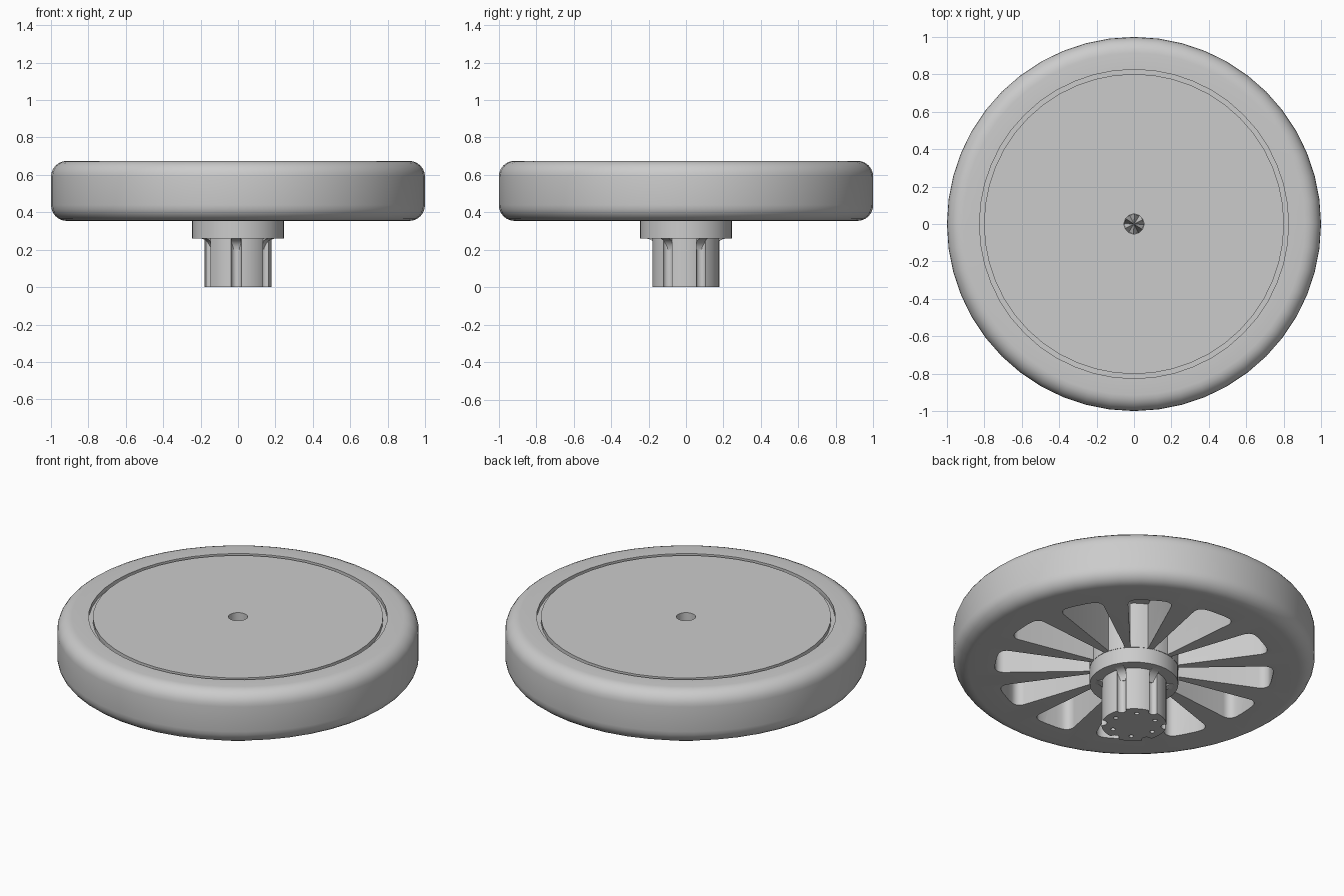
import bpy
import bmesh
from math import sin, cos, pi, radians, hypot
from mathutils import Matrix, Vector

old = bpy.data.objects.get("Cube")
if old:
    bpy.data.objects.remove(old, do_unlink=True)

SEGMENTS = 48
TOP, UNDER = 0.675, 0.354
HUB_R, COLLAR_R, BORE_R = 0.18, 0.245, 0.053
TURN = 27  # shared rotation of pockets, channels and screw holes

grey = bpy.data.materials.new("mid grey")
grey.use_nodes = True
grey.diffuse_color = (0.6, 0.6, 0.6, 1)
grey.node_tree.nodes["Principled BSDF"].inputs["Base Color"].default_value = grey.diffuse_color


def make_object(name, bm):
    bmesh.ops.recalc_face_normals(bm, faces=bm.faces)
    mesh = bpy.data.meshes.new(name)
    bm.to_mesh(mesh)
    bm.free()
    mesh.materials.append(grey)
    obj = bpy.data.objects.new(name, mesh)
    bpy.context.collection.objects.link(obj)
    return obj


def lathe(name, profile):
    """Spin a closed (radius, height) profile around z."""
    bm = bmesh.new()
    verts = [bm.verts.new((r, 0, z)) for r, z in profile]
    edges = [bm.edges.new((verts[i - 1], verts[i])) for i in range(len(verts))]
    bmesh.ops.spin(bm, geom=verts + edges, cent=(0, 0, 0), axis=(0, 0, 1),
                   angle=2 * pi, steps=SEGMENTS)
    bmesh.ops.remove_doubles(bm, verts=bm.verts, dist=1e-4)
    return make_object(name, bm)


def prism(bm, points, direction):
    """Extrude a flat polygon into a solid."""
    face = bm.faces.new([bm.verts.new(p) for p in points])
    new = bmesh.ops.extrude_face_region(bm, geom=[face])["geom"]
    top = [v for v in new if isinstance(v, bmesh.types.BMVert)]
    bmesh.ops.translate(bm, verts=top, vec=direction)


def ring_copies(bm, count, offset):
    """Repeat everything in the mesh around z."""
    geom = bm.verts[:] + bm.edges[:] + bm.faces[:]
    bmesh.ops.rotate(bm, verts=bm.verts, matrix=Matrix.Rotation(radians(offset), 3, 'Z'))
    for i in range(1, count):
        new = bmesh.ops.duplicate(bm, geom=geom)["geom"]
        bmesh.ops.rotate(bm, verts=[v for v in new if isinstance(v, bmesh.types.BMVert)],
                         matrix=Matrix.Rotation(2 * pi * i / count, 3, 'Z'))


def rod(bm, radius, x, low, high, sides=16):
    bmesh.ops.create_cone(bm, cap_ends=True, segments=sides, radius1=radius, radius2=radius,
                          depth=high - low, matrix=Matrix.Translation((x, 0, (low + high) / 2)))


def cut(target, cutter):
    mod = target.modifiers.new("cut", 'BOOLEAN')
    mod.operation = 'DIFFERENCE'
    mod.solver = 'EXACT'
    mod.object = cutter
    bpy.context.view_layer.objects.active = target
    bpy.ops.object.modifier_apply(modifier=mod.name)
    bpy.data.objects.remove(cutter, do_unlink=True)


def smooth(obj, angle=35):
    bpy.ops.object.select_all(action='DESELECT')
    obj.select_set(True)
    bpy.context.view_layer.objects.active = obj
    bpy.ops.object.shade_smooth_by_angle(angle=radians(angle))


# Wheel: rounded rim, shallow ring groove on top, central bore
def rim_corner(z, start):
    r = 0.085
    return [(1 - r + r * cos(radians(start + a)), z + r * sin(radians(start + a)))
            for a in range(0, 91, 15)]


profile = [(BORE_R, UNDER)]
profile += rim_corner(UNDER + 0.085, -90) + rim_corner(TOP - 0.085, 0)
profile += [(0.826, TOP), (0.826, TOP - 0.025), (0.802, TOP - 0.025), (0.802, TOP), (BORE_R, TOP)]
wheel = lathe("wheel", profile)

# Wedge pockets between the spokes underneath
bm = bmesh.new()
outer, inner = 9.5, 11.5
outline = [(0.77, a) for a in (-outer, -outer / 3, outer / 3, outer)]
outline += [(COLLAR_R + 0.002, inner * k) for k in (1, 0.5, 0, -0.5, -1)]
points = [(r * cos(radians(a)), r * sin(radians(a)), UNDER - 0.02) for r, a in outline]
prism(bm, points, Vector((0, 0, 0.30)))
corners = []
for e in bm.edges:
    a, b = (v.co for v in e.verts)
    upright = (a - b).xy.length < 1e-5
    if upright and hypot(a.x, a.y) > 0.7 and abs(a.y) > 0.1:
        corners.append(e)
bmesh.ops.bevel(bm, geom=corners, offset=0.05, segments=5, profile=0.5, affect='EDGES')
ring_copies(bm, 12, TURN)
cut(wheel, make_object("pocket_cutter", bm))
smooth(wheel)

# Hub: collar and shaft with a blind bore
hub = lathe("hub", [(0, 0), (HUB_R, 0), (HUB_R, 0.26), (COLLAR_R, 0.26), (COLLAR_R, UNDER),
                    (BORE_R, UNDER), (BORE_R, 0.1), (0, 0.1)])

# Rounded channels down the shaft
bm = bmesh.new()
rod(bm, 0.027, HUB_R - 0.003, -0.05, 0.257)
ring_copies(bm, 6, TURN)
cut(hub, make_object("channel_cutter", bm))

# Small screw holes in the end of the shaft
bm = bmesh.new()
rod(bm, 0.013, 0.126, -0.05, 0.04, 12)
ring_copies(bm, 6, TURN + 30)
cut(hub, make_object("screw_hole_cutter", bm))
smooth(hub)

# Curved fillets joining the channels to the collar
bm = bmesh.new()
curve = [(0.215 - 0.06 * cos(radians(a)), 0.2 + 0.06 * sin(radians(a))) for a in range(0, 91, 15)]
points = [(r, -0.025, z) for r, z in [(0.14, 0.262), (0.14, 0.2)] + curve + [(0.215, 0.262)]]
prism(bm, points, Vector((0, 0.05, 0)))
ring_copies(bm, 6, TURN)
smooth(make_object("channel_fillets", bm))

# Star-shaped folded floor inside the bore
bm = bmesh.new()
centre = bm.verts.new((0, 0, 0.2))
star = []
for i in range(12):
    a = radians(TURN + i * 30)
    star.append(bm.verts.new((BORE_R * cos(a), BORE_R * sin(a), 0.2 if i % 2 == 0 else 0.11)))
for i in range(12):
    bm.faces.new((centre, star[i - 1], star[i]))
make_object("bore_star", bm)
